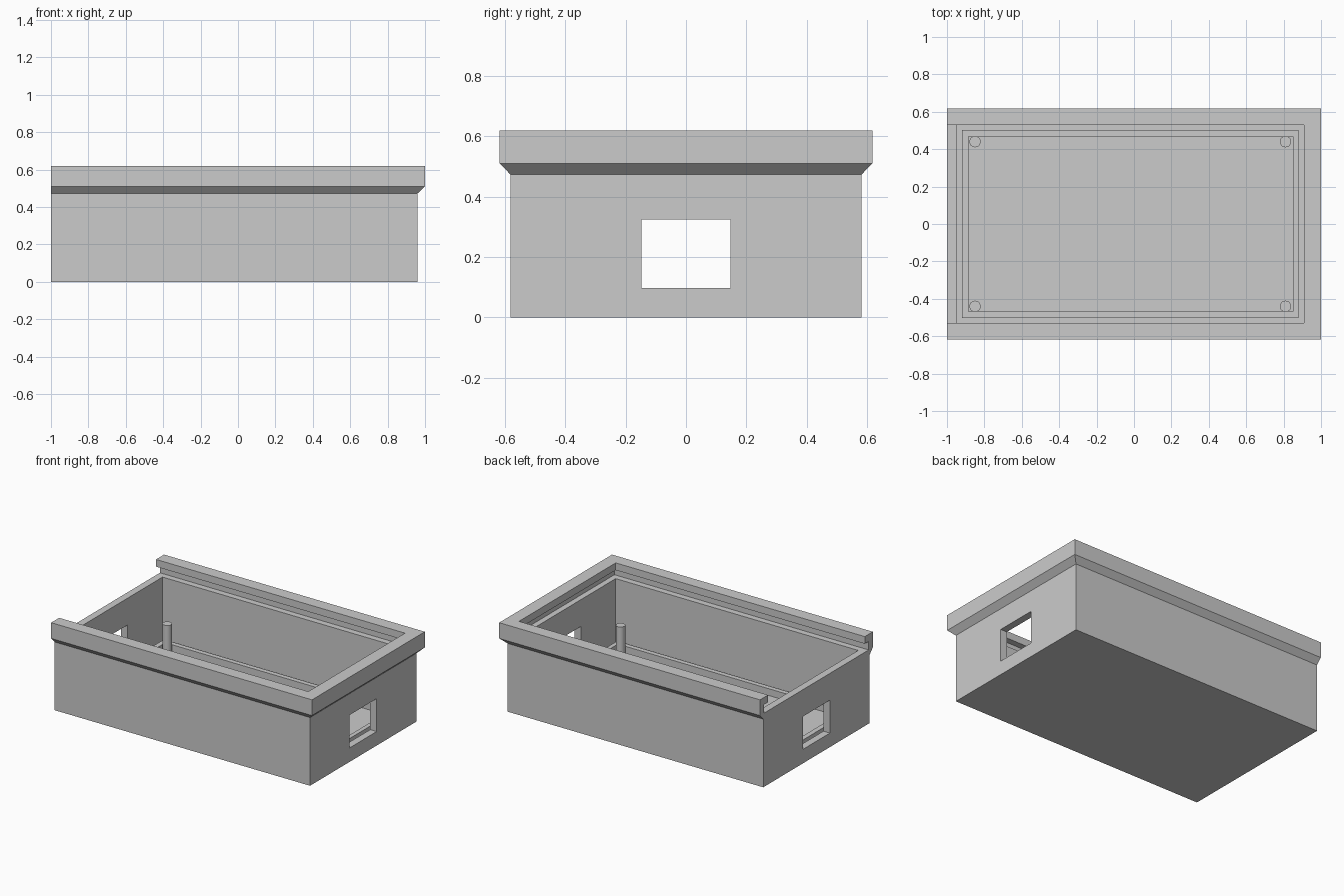
import bpy
import bmesh

cube = bpy.data.objects.get("Cube")
if cube:
    bpy.data.objects.remove(cube, do_unlink=True)

grey = bpy.data.materials.new("plain grey")
grey.use_nodes = True
grey.diffuse_color = (0.6, 0.6, 0.6, 1)
grey.node_tree.nodes["Principled BSDF"].inputs["Base Color"].default_value = grey.diffuse_color


def finish(name, bm):
    bmesh.ops.recalc_face_normals(bm, faces=bm.faces)
    mesh = bpy.data.meshes.new(name)
    bm.to_mesh(mesh)
    bm.free()
    mesh.materials.append(grey)
    obj = bpy.data.objects.new(name, mesh)
    bpy.context.collection.objects.link(obj)
    return obj


def stack(name, levels):
    """Solid lofted through rectangles given as (x0, x1, half_y, z)."""
    bm = bmesh.new()
    rings = [[bm.verts.new(p) for p in ((x0, -hy, z), (x1, -hy, z), (x1, hy, z), (x0, hy, z))]
             for x0, x1, hy, z in levels]
    for low, high in zip(rings, rings[1:]):
        for i in range(4):
            j = (i + 1) % 4
            bm.faces.new((low[i], low[j], high[j], high[i]))
    bm.faces.new(rings[0][::-1])
    bm.faces.new(rings[-1])
    return finish(name, bm)


def box(name, x0, x1, half_y, z0, z1):
    return stack(name, [(x0, x1, half_y, z0), (x0, x1, half_y, z1)])


def cut(target, cutter):
    mod = target.modifiers.new("cut", "BOOLEAN")
    mod.operation = "DIFFERENCE"
    mod.solver = "EXACT"
    mod.object = cutter
    cutter.hide_render = True
    bpy.ops.object.select_all(action="DESELECT")
    bpy.context.view_layer.objects.active = target
    target.select_set(True)
    bpy.ops.object.modifier_apply(modifier=mod.name)
    bpy.data.objects.remove(cutter, do_unlink=True)


# Outer shell with the flared rim; the open end stays flush
shell = stack("box_shell", [(-1, 0.96, 0.582, 0), (-1, 0.96, 0.582, 0.473),
                            (-1, 1, 0.618, 0.511), (-1, 1, 0.618, 0.62)])

# Cavity, sliding-lid groove, top opening and end windows
cut(shell, box("cavity_cutter", -0.95, 0.91, 0.53, 0.05, 0.55))
cut(shell, box("groove_cutter", -1.2, 0.95, 0.573, 0.511, 0.57))
cut(shell, box("opening_cutter", -1.2, 0.91, 0.53, 0.54, 0.8))
cut(shell, box("window_cutter", -1.2, 1.2, 0.148, 0.097, 0.325))

# Low rib running around the floor, just clear of the walls
rib = box("floor_rib", -0.92, 0.88, 0.502, 0.04, 0.097)
cut(rib, box("rib_cutter", -0.885, 0.85, 0.468, 0, 0.2))

# Four corner posts
for x, side in ((-0.85, "right"), (0.81, "left")):
    for y, end in ((-0.44, "front"), (0.44, "back")):
        bm = bmesh.new()
        bmesh.ops.create_cone(bm, cap_ends=True, segments=32, radius1=0.03, radius2=0.03, depth=0.21)
        bmesh.ops.translate(bm, verts=bm.verts, vec=(x, y, 0.145))
        post = finish(f"post_{end}_{side}", bm)
        bpy.ops.object.select_all(action="DESELECT")
        bpy.context.view_layer.objects.active = post
        post.select_set(True)
        bpy.ops.object.shade_smooth_by_angle()
